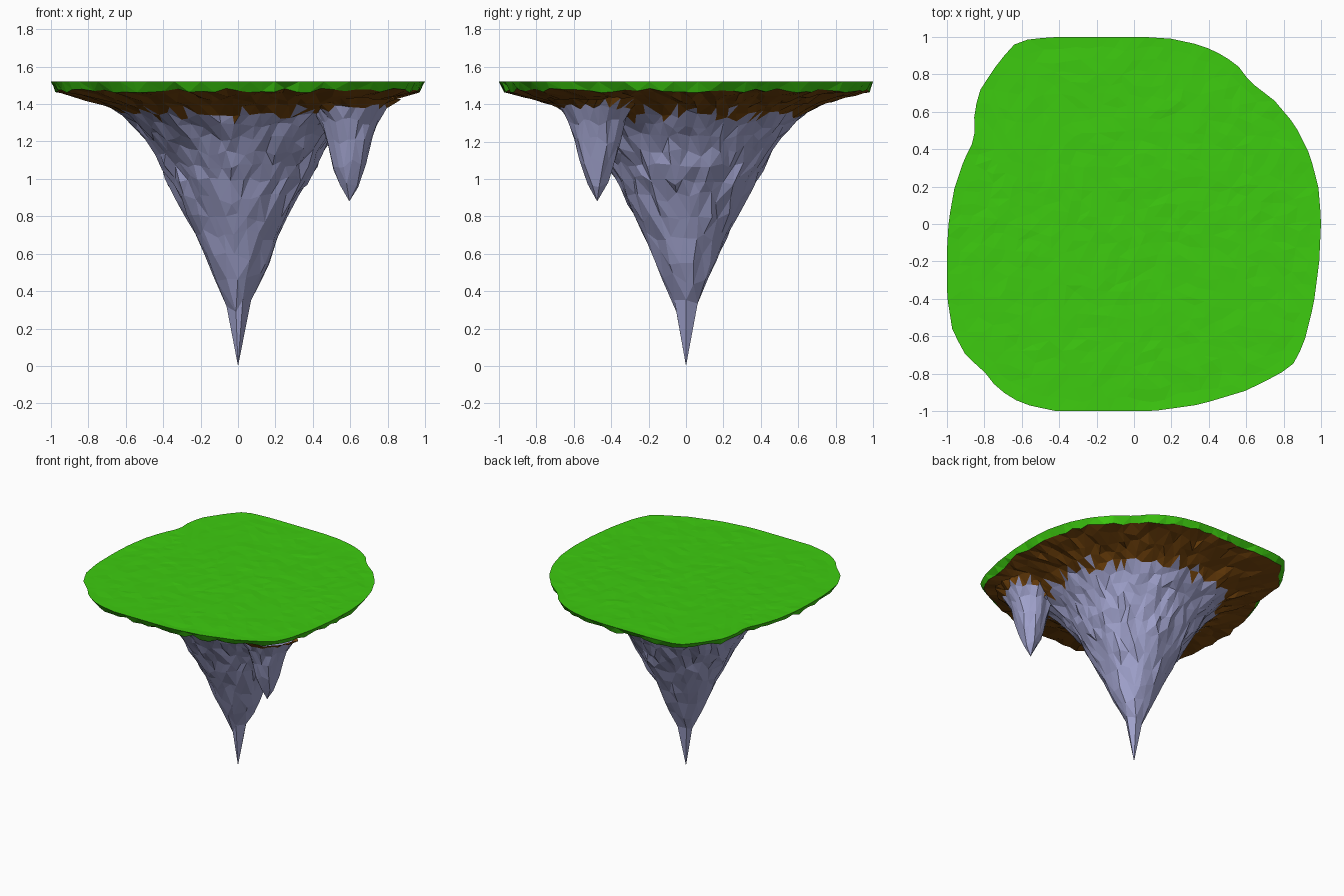
import bpy, bmesh, math, random
from mathutils import Vector
from mathutils.geometry import delaunay_2d_cdt

if "Cube" in bpy.data.objects:
    bpy.data.objects.remove(bpy.data.objects["Cube"])

random.seed(7)
rnd = lambda a: random.uniform(-a, a)


def material(name, color):
    m = bpy.data.materials.new(name)
    m.diffuse_color = (*color, 1)
    m.use_nodes = True
    m.node_tree.nodes["Principled BSDF"].inputs["Base Color"].default_value = m.diffuse_color
    return m


GRASS = material("grass green", (0.047, 0.60, 0.005))
DIRT = material("soil brown", (0.18, 0.06, 0.004))
STONE = material("stone lavender grey", (0.36, 0.37, 0.62))

# Outline of the island seen from above, counter-clockwise
OUTLINE = [(1, .02), (.985, .2), (.94, .37), (.86, .53), (.75, .66), (.62, .76),
           (.56, .84), (.48, .90), (.36, .955), (.2, .99), (.05, 1), (-.4, 1),
           (-.55, .99), (-.63, .97), (-.72, .87), (-.82, .72), (-.855, .6),
           (-.85, .46), (-.91, .34), (-.96, .19), (-.99, .02), (-1, -.15),
           (-1, -.38), (-.97, -.57), (-.90, -.70), (-.79, -.80), (-.73, -.88),
           (-.6, -.96), (-.42, -1), (.1, -1), (.35, -.965), (.6, -.89),
           (.78, -.80), (.86, -.74), (.91, -.63), (.96, -.43), (.99, -.2)]


def reach(ang):
    """Distance from the centre to the outline in one direction."""
    d = Vector((math.cos(ang), math.sin(ang)))
    for a, b in zip(OUTLINE, OUTLINE[1:] + OUTLINE[:1]):
        a, e = Vector(a), Vector(b) - Vector(a)
        den = d.cross(e)
        if abs(den) < 1e-9:
            continue
        t, s = a.cross(e) / den, a.cross(d) / den
        if t > 0 and -1e-6 <= s <= 1 + 1e-6:
            return t
    return 1.0


def disc(n, jitter):
    """Irregular triangulated disc with n rings: ring numbers, angles, triangles."""
    pts = [(0.0, 0.0)]
    for i in range(1, n + 1):
        j = jitter if i < n else 0
        off = random.random() if i < n else 0
        for k in range(6 * i):
            pts.append((i + rnd(j), 2 * math.pi * (k + off + rnd(j)) / (6 * i)))
    flat = [Vector((u * math.cos(a), u * math.sin(a))) for u, a in pts]
    _, _, faces, orig, _, _ = delaunay_2d_cdt(flat, [], [], 0, 1e-6)[:6]
    vs, _, fs, ov = delaunay_2d_cdt(flat, [], [], 0, 1e-6)[:4]
    return pts, [[ov[i][0] for i in f] for f in fs]


def sample(profile, u):
    i = max(0, min(int(u), len(profile) - 2))
    t = u - i
    return [p + (q - p) * t for p, q in zip(profile[i], profile[i + 1])]


def build(name, verts, faces, mats, rule=None):
    me = bpy.data.meshes.new(name)
    me.from_pydata(verts, [], faces)
    for m in mats:
        me.materials.append(m)
    if rule:
        for p in me.polygons:
            p.material_index = rule(p.center)
    ob = bpy.data.objects.new(name, me)
    bpy.context.collection.objects.link(ob)
    return ob


# Shared ragged lip where turf meets soil
N = 16
SEG = 6 * N
RIM = [reach(2 * math.pi * k / SEG) for k in range(SEG)]
LIP = []
for k, r in enumerate(RIM):
    a, q = 2 * math.pi * k / SEG, r * (0.97 + rnd(.012))
    LIP.append((q * math.cos(a), q * math.sin(a), 1.472 + rnd(.012)))

# Turf: nearly flat top plus a short skirt down to the lip
pts, tris = disc(N, .25)
verts = []
for u, a in pts:
    r = reach(a) * u / N
    z = 1.52 - (random.uniform(0, .004) if u < N else 0)
    verts.append((r * math.cos(a), r * math.sin(a), z))
top0, lip0 = len(verts) - SEG, len(verts)
verts += LIP
for k in range(SEG):
    k2 = (k + 1) % SEG
    t, t2, b, b2 = top0 + k, top0 + k2, lip0 + k, lip0 + k2
    tris += [[t, b, b2], [t, b2, t2]] if k % 2 else [[t, b, t2], [t2, b, b2]]
build("turf", verts, tris, [GRASS])

# Underside: soil bowl running down into the main rock cone
CONE = [(0, 0), (.065, .34), (.125, .46), (.175, .58), (.225, .70), (.275, .80),
        (.325, .90), (.37, .99), (.415, 1.07), (.46, 1.15), (.505, 1.22),
        (.555, 1.29), (.615, 1.345), (.69, 1.39), (.78, 1.42), (.88, 1.45), (.97, 1.472)]
pts, tris = disc(N, .28)
verts = []
for u, a in pts:
    r, z = sample(CONE, u)
    w = max(0, min(1, (z - 1.1) / .3))
    r *= (1 + (reach(a) - 1) * w) * (1 + rnd(.045) * (1 - .6 * w))
    z += rnd(.014) if u else 0
    verts.append((r * math.cos(a), r * math.sin(a), z))
verts[-SEG:] = LIP
build("island_underside", verts, [f[::-1] for f in tris], [STONE, DIRT],
      lambda c: int(c.z > 1.345 + rnd(.03)))

# Side spike: small hanging rock under the front right corner
SPIKE = [(0, .88), (.055, .97), (.09, 1.08), (.12, 1.2), (.15, 1.31), (.195, 1.385), (.26, 1.435)]
pts, tris = disc(6, .22)
verts = []
for u, a in pts:
    r, z = sample(SPIKE, u)
    r *= 1 + rnd(.07)
    verts.append((.595 + r * math.cos(a), -.475 + r * math.sin(a), z + (rnd(.012) if u else 0)))
build("side_spike", verts, [f[::-1] for f in tris], [STONE, DIRT],
      lambda c: int(c.z > 1.385 + rnd(.03)))
